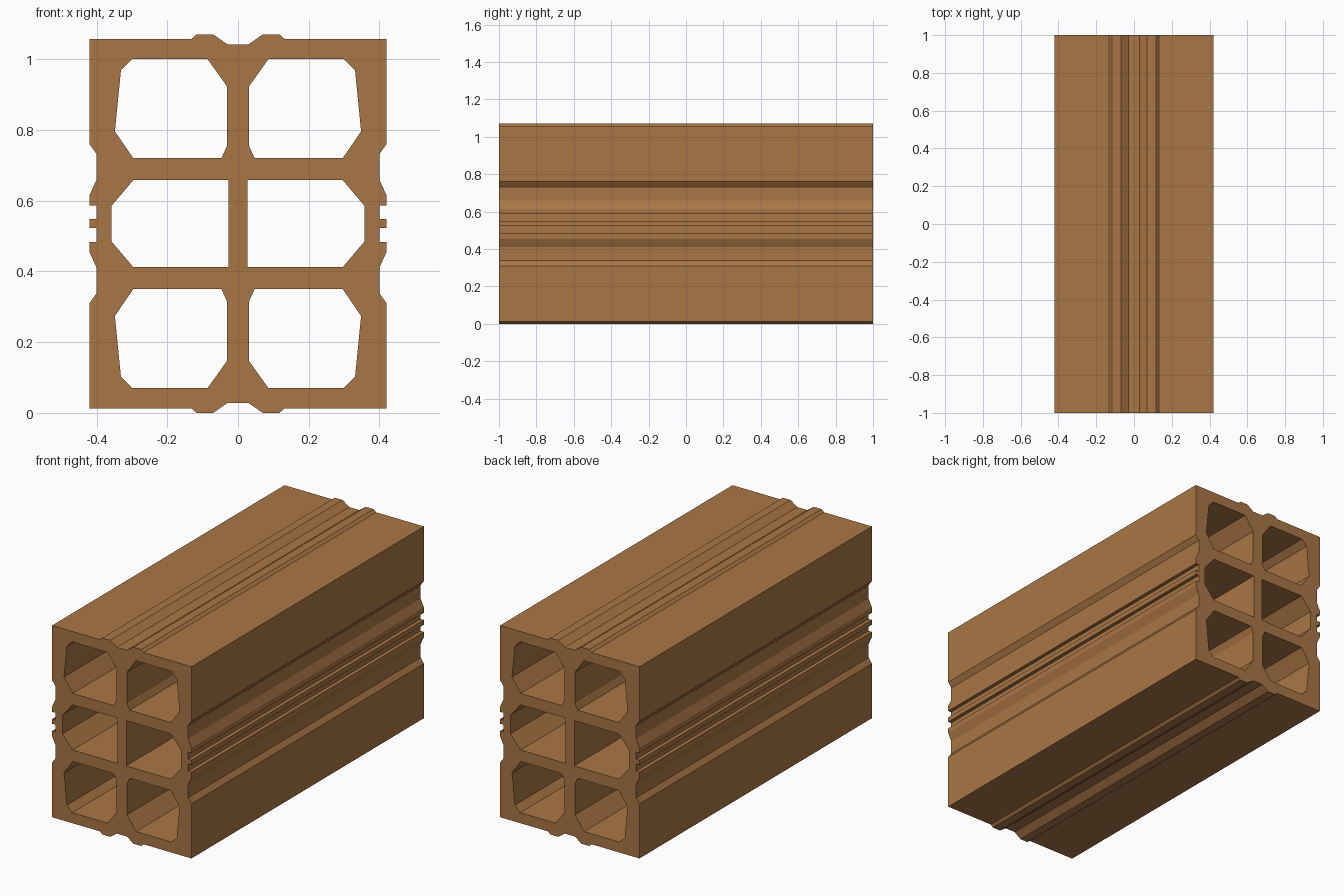
import bpy
import bmesh
from math import pi

if "Cube" in bpy.data.objects:
    bpy.data.objects.remove(bpy.data.objects["Cube"])

MID = 0.535      # height of the horizontal symmetry line
HALF_LEN = 1.0   # half of the extrusion length

# Lower right quarter of the outer outline: foot rib, wall, side grooves
quarter = [(0.03, 0.028), (0.07, 0), (0.117, 0), (0.132, 0.013), (0.42, 0.013),
           (0.42, 0.31), (0.40, 0.338), (0.40, 0.411), (0.42, 0.455),
           (0.42, 0.483), (0.40, 0.483), (0.40, 0.522), (0.42, 0.522)]
# Right-hand cavities
corner_hole = [(0.086, 0.07), (0.299, 0.07), (0.331, 0.102), (0.348, 0.274),
               (0.296, 0.35), (0.047, 0.35), (0.031, 0.315), (0.031, 0.147)]
middle_hole = [(0.027, 0.412), (0.296, 0.412), (0.357, 0.484),
               (0.357, 0.586), (0.296, 0.658), (0.027, 0.658)]


def flip_x(pts):
    return [(-x, z) for x, z in reversed(pts)]


def flip_z(pts):
    return [(x, 2 * MID - z) for x, z in reversed(pts)]


right_side = quarter + flip_z(quarter)
outline = right_side + flip_x(right_side)
right_holes = [corner_hole, flip_z(corner_hole), middle_hole]
holes = right_holes + [flip_x(h) for h in right_holes]

# Filled 2D profile, extruded along the block length
curve = bpy.data.curves.new("block_profile", 'CURVE')
curve.dimensions = '2D'
curve.fill_mode = 'BOTH'
curve.extrude = HALF_LEN
for loop in [outline] + holes:
    spline = curve.splines.new('POLY')
    spline.points.add(len(loop) - 1)
    for point, (x, z) in zip(spline.points, loop):
        point.co = (x, z, 0, 1)
    spline.use_cyclic_u = True

block = bpy.data.objects.new("hollow_clay_block", curve)
block.rotation_euler = (pi / 2, 0, 0)
bpy.context.collection.objects.link(block)
bpy.context.view_layer.objects.active = block
block.select_set(True)
bpy.ops.object.convert(target='MESH')
bpy.ops.object.transform_apply(location=False, rotation=True, scale=False)
block = bpy.context.object
block.name = "hollow_clay_block"

# Weld caps to walls and keep every face flat
bm = bmesh.new()
bm.from_mesh(block.data)
bmesh.ops.remove_doubles(bm, verts=bm.verts, dist=0.0005)
bmesh.ops.recalc_face_normals(bm, faces=bm.faces)
for f in bm.faces:
    f.smooth = False
bm.to_mesh(block.data)
bm.free()

# Fired clay colour
clay = bpy.data.materials.new("clay")
clay.diffuse_color = (0.40, 0.18, 0.06, 1)
clay.use_nodes = True
clay.node_tree.nodes["Principled BSDF"].inputs["Base Color"].default_value = clay.diffuse_color
block.data.materials.clear()
block.data.materials.append(clay)
